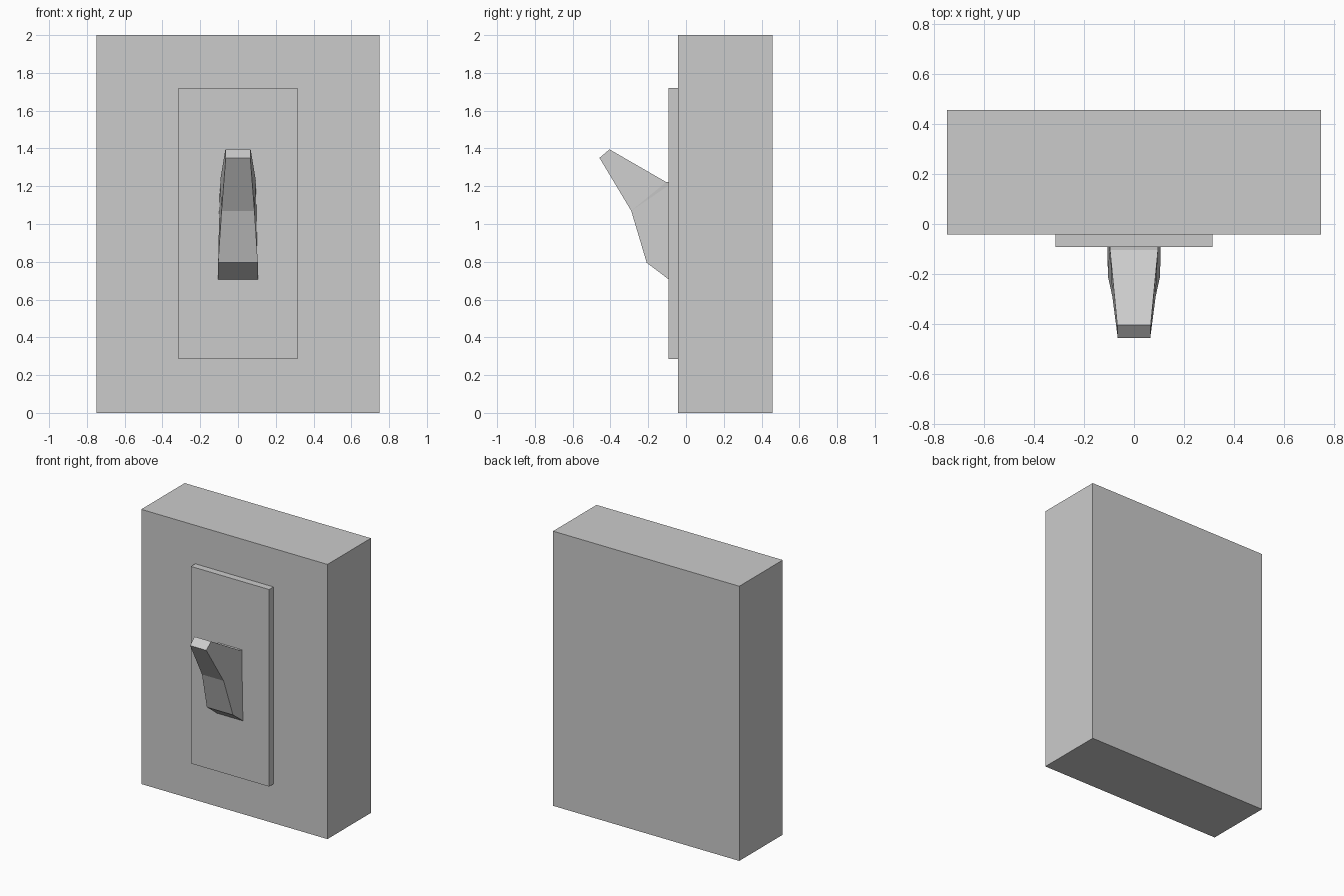
import bpy, bmesh

if "Cube" in bpy.data.objects:
    bpy.data.objects.remove(bpy.data.objects["Cube"])


def box(name, half_x, y0, y1, z0, z1):
    bpy.ops.mesh.primitive_cube_add(
        size=1, location=(0, (y0 + y1) / 2, (z0 + z1) / 2))
    ob = bpy.context.object
    ob.name = name
    ob.scale = (half_x * 2, y1 - y0, z1 - z0)
    bpy.ops.object.transform_apply(location=False, rotation=False, scale=True)
    return ob


# Wall block and raised cover plate
box("wall_block", 0.75, -0.042, 0.458, 0.0, 2.0)
box("cover_plate", 0.315, -0.092, -0.042, 0.285, 1.72)

# Toggle lever: cross-sections lofted from the base to the tip
# each section: (y, z, half width) at the rear, then at the front
sections = [
    ((-0.06, 0.683, 0.106), (-0.208, 0.795, 0.105)),
    ((-0.06, 1.225, 0.096), (-0.29, 1.07, 0.087)),
    ((-0.105, 1.222, 0.096), (-0.29, 1.07, 0.087)),
    ((-0.405, 1.395, 0.067), (-0.458, 1.35, 0.065)),
]
bm = bmesh.new()
loops = []
for (ry, rz, rw), (fy, fz, fw) in sections:
    loops.append([bm.verts.new(p) for p in (
        (-rw, ry, rz), (rw, ry, rz), (fw, fy, fz), (-fw, fy, fz))])
for a, b in zip(loops, loops[1:]):
    for i in range(4):
        j = (i + 1) % 4
        bm.faces.new((a[i], a[j], b[j], b[i]))
bm.faces.new(loops[0])
bm.faces.new(loops[-1])
bmesh.ops.remove_doubles(bm, verts=bm.verts, dist=0.0005)
bmesh.ops.recalc_face_normals(bm, faces=bm.faces)
mesh = bpy.data.meshes.new("toggle_lever")
bm.to_mesh(mesh)
bm.free()
bpy.context.collection.objects.link(bpy.data.objects.new("toggle_lever", mesh))
